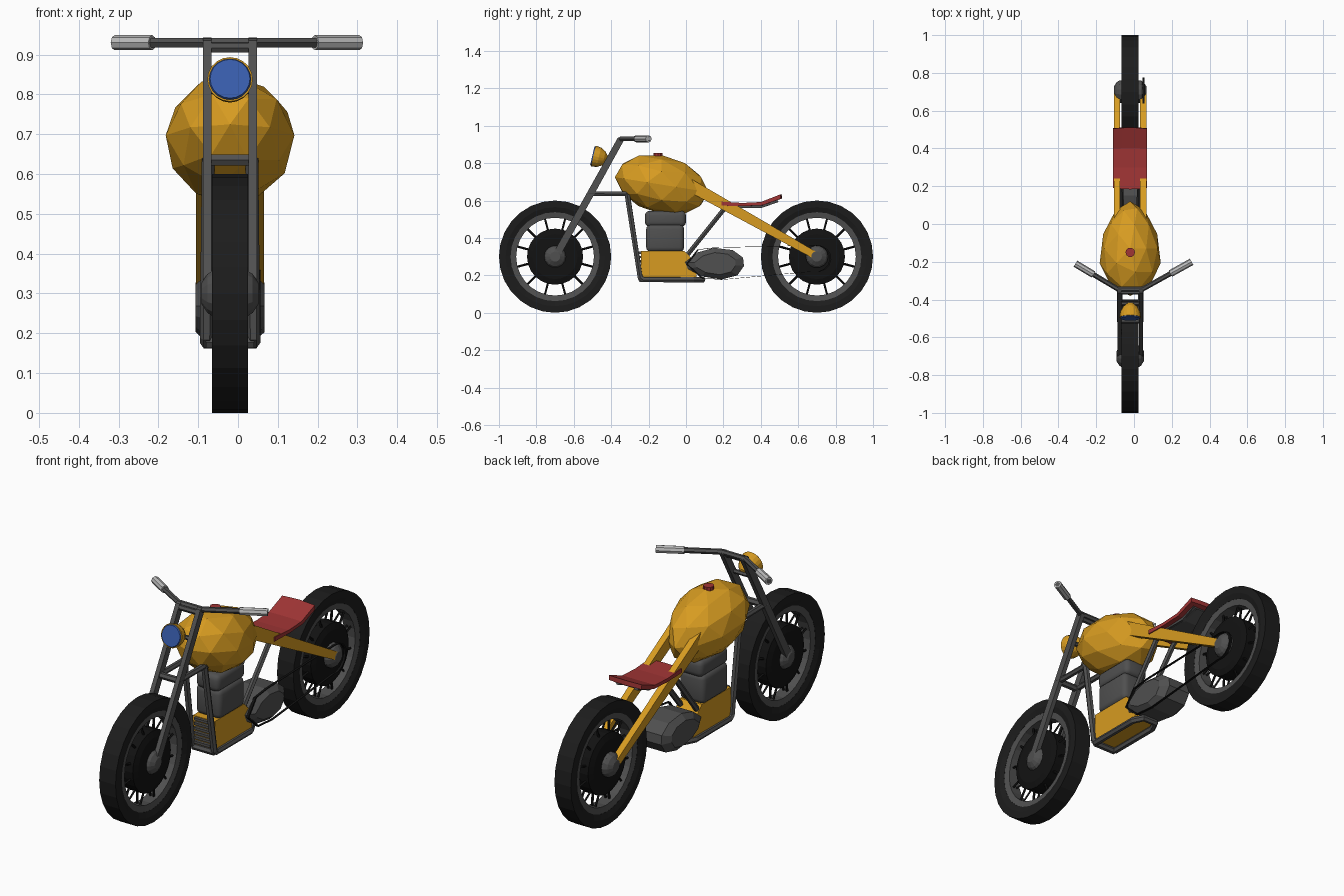
import bpy, bmesh
from math import pi, cos, sin, radians
from mathutils import Matrix, Vector

if "Cube" in bpy.data.objects:
    bpy.data.objects.remove(bpy.data.objects["Cube"])

C = -0.02  # x of the bike's middle plane


def material(name, r, g, b):
    m = bpy.data.materials.new(name)
    m.diffuse_color = (r, g, b, 1)
    m.use_nodes = True
    m.node_tree.nodes["Principled BSDF"].inputs["Base Color"].default_value = m.diffuse_color
    return m


ORANGE = material("orange_paint", 0.68, 0.33, 0.015)
RED = material("red_leather", 0.35, 0.035, 0.035)
BLUE = material("blue_glass", 0.04, 0.11, 0.42)
RUBBER = material("rubber", 0.012, 0.012, 0.012)
BLACK = material("black_metal", 0.006, 0.006, 0.006)
STEEL = material("steel", 0.08, 0.08, 0.08)
GRIP = material("grip_grey", 0.5, 0.5, 0.5)


def finish(bm, name, mat):
    bmesh.ops.recalc_face_normals(bm, faces=bm.faces)
    me = bpy.data.meshes.new(name)
    bm.to_mesh(me)
    bm.free()
    me.materials.append(mat)
    ob = bpy.data.objects.new(name, me)
    bpy.context.collection.objects.link(ob)
    return ob


def circle(n, r=1.0):
    return [(r * cos(2 * pi * i / n), r * sin(2 * pi * i / n)) for i in range(n)]


def loft(name, outline, sections, mat, pivot=(0, 0), ring=False, x0=C):
    """Skin a yz outline through (x, scale) sections along the x axis."""
    bm = bmesh.new()
    rows = [[bm.verts.new((x0 + x, pivot[0] + y * s, pivot[1] + z * s))
             for y, z in outline] for x, s in sections]
    n = len(outline)
    pairs = list(zip(rows, rows[1:])) + ([(rows[-1], rows[0])] if ring else [])
    for a, b in pairs:
        for i in range(n):
            j = (i + 1) % n
            bm.faces.new((a[i], a[j], b[j], b[i]))
    if not ring:
        bm.faces.new(rows[0])
        bm.faces.new(rows[-1])
    return finish(bm, name, mat)


def plate(name, points, sections, mat):
    """Loft of an absolute yz outline, scaled about its middle."""
    cy = sum(p[0] for p in points) / len(points)
    cz = sum(p[1] for p in points) / len(points)
    return loft(name, [(y - cy, z - cz) for y, z in points], sections, mat, (cy, cz))


def tube(name, points, r, mat=STEEL, closed=False, res=1):
    cu = bpy.data.curves.new(name, 'CURVE')
    cu.dimensions = '3D'
    cu.bevel_depth = r
    cu.bevel_resolution = res
    cu.use_fill_caps = True
    sp = cu.splines.new('POLY')
    sp.points.add(len(points) - 1)
    for p, (x, y, z) in zip(sp.points, points):
        p.co = (C + x, y, z, 1)
    sp.use_cyclic_u = closed
    sp.use_smooth = False
    cu.materials.append(mat)
    ob = bpy.data.objects.new(name, cu)
    bpy.context.collection.objects.link(ob)
    return ob


def wheel(name, y, hub_half):
    at = (y, 0.3)
    ring = circle(28)
    loft(name + "_tyre", ring, [(-0.045, 0.3), (0.045, 0.3), (0.045, 0.265), (0.036, 0.238),
                                (-0.036, 0.238), (-0.045, 0.265)], RUBBER, at, True)
    loft(name + "_rim", ring, [(-0.036, 0.242), (0.036, 0.242), (0.03, 0.208),
                               (-0.03, 0.208)], STEEL, at, True)
    loft(name + "_drum", circle(24), [(-0.045, 0.12), (-0.035, 0.15), (0.035, 0.15),
                                      (0.045, 0.12)], BLACK, at)
    w = hub_half
    loft(name + "_hub", circle(14), [(-w, 0.027), (-w + 0.015, 0.05), (-w + 0.03, 0.06),
                                     (w - 0.03, 0.06), (w - 0.015, 0.05), (w, 0.027)], STEEL, at)
    for i in range(12):
        a = 2 * pi * (i + 0.5) / 12
        d = Vector((0, cos(a), sin(a)))
        o = Vector((0, y, 0.3))
        for s in (-1, 1):
            tube(name + "_spoke", [o + d * 0.14 + Vector((s * 0.018, 0, 0)),
                                   o + d * 0.215 + Vector((s * 0.008, 0, 0))], 0.006, BLACK, res=0)


wheel("front_wheel", -0.7, 0.072)
wheel("rear_wheel", 0.7, 0.087)

# Paired forks, swing arms and frame tubes
for side in (-1, 1):
    plate("fork_leg", [(-0.715, 0.31), (-0.68, 0.29), (-0.33, 0.925), (-0.345, 0.943),
                       (-0.365, 0.935)], [(side * 0.046, 1), (side * 0.068, 1)], STEEL)
    plate("swing_arm", [(0.02, 0.72), (0.02, 0.645), (0.69, 0.285), (0.715, 0.315)],
          [(side * 0.053, 1), (side * 0.085, 1)], ORANGE)
    tube("neck_rail", [(side * 0.055, -0.52, 0.637), (side * 0.055, -0.3, 0.635)], 0.014)
    tube("seat_rail", [(side * 0.045, 0.0, 0.3), (side * 0.05, 0.2, 0.55),
                       (side * 0.05, 0.23, 0.572), (side * 0.05, 0.4, 0.572),
                       (side * 0.05, 0.49, 0.603)], 0.014)
tube("lower_fork_clamp", [(-0.068, -0.51, 0.635), (0.068, -0.51, 0.635)], 0.016)
tube("upper_fork_clamp", [(-0.05, -0.36, 0.917), (0.05, -0.36, 0.917)], 0.014)
tube("neck_bridge", [(-0.068, -0.31, 0.635), (0.068, -0.31, 0.635)], 0.015)

# Cradle: downtubes and closed floor loop
half = [(0.055, -0.315, 0.64), (0.06, -0.245, 0.19), (0.06, -0.23, 0.177),
        (0.06, 0.04, 0.177), (0.035, 0.09, 0.177)]
tube("cradle", half + [(-x, y, z) for x, y, z in reversed(half)], 0.016)
tube("cradle_front_bar", [(-0.06, -0.24, 0.177), (0.06, -0.24, 0.177)], 0.016)

# Fuel tank: low-poly teardrop with narrow drooping tail
bm = bmesh.new()
bmesh.ops.create_icosphere(bm, subdivisions=2, radius=1)
for v in bm.verts:
    t = v.co.y
    taper = 1 - 0.22 * max(0, t + 0.1) if t > -0.1 else 1.03
    v.co = (C + v.co.x * 0.165 * taper, -0.13 + t * 0.25, 0.685 + v.co.z * 0.158 - 0.04 * t)
finish(bm, "fuel_tank", ORANGE)
tube("tank_cap", [(0, -0.15, 0.81), (0, -0.15, 0.855)], 0.025, RED, res=3)

# Seat and the pan under it
plate("seat", [(0.19, 0.594), (0.3, 0.587), (0.4, 0.592), (0.505, 0.633), (0.507, 0.61),
               (0.41, 0.575), (0.3, 0.57), (0.19, 0.573)],
      [(-0.09, 1), (-0.045, 1.025), (0, 1.04), (0.045, 1.025), (0.09, 1)], RED)
plate("seat_pan", [(0.22, 0.578), (0.4, 0.578), (0.49, 0.61), (0.49, 0.596), (0.41, 0.562),
                   (0.22, 0.562)], [(-0.065, 1), (0.065, 1)], STEEL)

# Engine: crankcase, finned front, rounded cylinder and head
plate("crankcase", [(-0.24, 0.33), (-0.01, 0.33), (0.055, 0.265), (0.055, 0.19), (-0.24, 0.19)],
      [(-0.06, 1), (0.06, 1)], ORANGE)
for i in range(6):
    z = 0.2 + i * 0.023
    plate("cooling_fin", [(-0.255, z), (-0.235, z), (-0.235, z + 0.012), (-0.255, z + 0.012)],
          [(-0.045, 1), (0.045, 1)], STEEL)
for name, y0, y1, z0, z1, w in (("cylinder", -0.213, -0.01, 0.325, 0.472, 0.07),
                                ("cylinder_head", -0.22, 0.0, 0.46, 0.545, 0.065)):
    ob = plate(name, [(y0, z0), (y1, z0), (y1, z1), (y0, z1)], [(-w, 1), (w, 1)], STEEL)
    bev = ob.modifiers.new("rounding", 'BEVEL')
    bev.width = 0.025
    bev.segments = 3
    for p in ob.data.polygons:
        p.use_smooth = True

# Teardrop gearbox cover
plate("gearbox_cover", [(-0.005, 0.27), (0.06, 0.322), (0.15, 0.347), (0.25, 0.335),
                        (0.305, 0.295), (0.31, 0.25), (0.275, 0.2), (0.19, 0.178), (0.08, 0.195),
                        (0.01, 0.235)],
      [(-0.087, 0.7), (-0.06, 1), (0.06, 1), (0.087, 0.7)], STEEL)

# Drive chain: thin belt around both sprockets
arc = [(0.7 + 0.077 * sin(radians(a)), 0.29 + 0.072 * cos(radians(a))) for a in range(-5, 200, 25)]
belt = [(0.06, 0.338), (0.15, 0.349)] + arc + [(0.19, 0.176), (0.08, 0.185), (0.0, 0.26)]
cy, cz = 0.4, 0.27
loft("drive_chain", [(y - cy, z - cz) for y, z in belt],
     [(0.064, 1), (0.076, 1), (0.076, 0.975), (0.064, 0.975)], BLACK, (cy, cz), True)

# Handlebar and grips
left, right = Vector((-0.29, -0.21, 0.93)), Vector((0.325, -0.2, 0.93))
bend_l, bend_r = Vector((-0.065, -0.345, 0.93)), Vector((0.065, -0.345, 0.93))
tube("handlebar", [left, bend_l, bend_r, right], 0.0135)
tube("left_grip", [left.lerp(bend_l, 0.42), left], 0.019, GRIP, res=2)
tube("right_grip", [right.lerp(bend_r, 0.43), right], 0.019, GRIP, res=2)

# Headlight: domed bucket with a blue lens, tilted slightly up
aim = (Matrix.Translation((C, -0.495, 0.838)) @ Matrix.Rotation(radians(-13), 4, 'X')
       @ Matrix.Rotation(pi / 2, 4, 'Z'))
for name, sections, mat in (
        ("headlight_bucket", [(0, 0.057), (0.03, 0.053), (0.058, 0.038), (0.08, 0.012)], ORANGE),
        ("headlight_lens", [(-0.006, 0.05), (0.002, 0.054)], BLUE)):
    ob = loft(name, circle(20), sections, mat, x0=0)
    ob.data.transform(aim)
tube("headlight_bracket", [(-0.05, -0.42, 0.81), (0.05, -0.42, 0.81)], 0.011)
